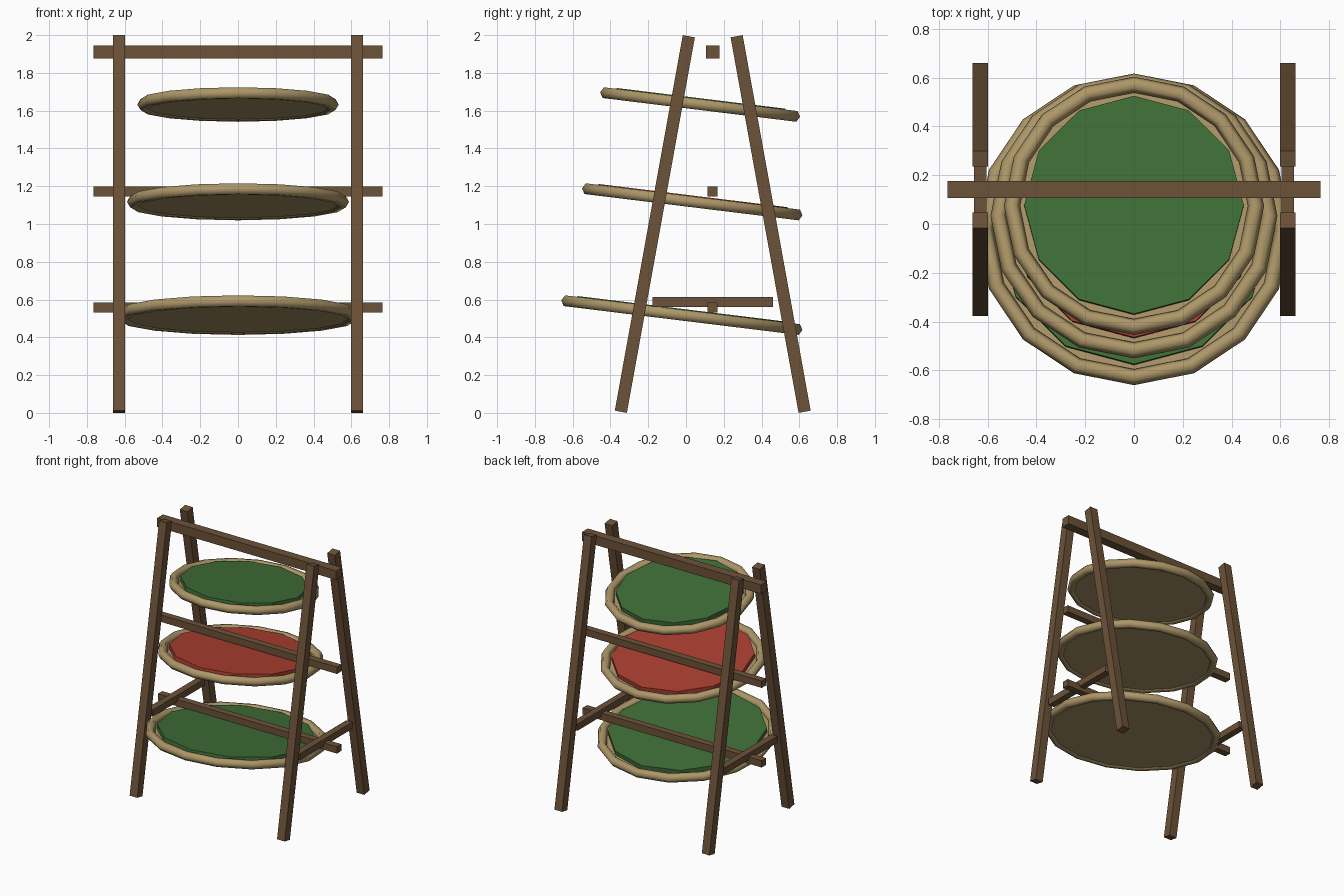
import bpy
from math import radians, atan2, hypot
from mathutils import Matrix, Vector

if "Cube" in bpy.data.objects:
    bpy.data.objects.remove(bpy.data.objects["Cube"])


def material(name, rgb):
    m = bpy.data.materials.new(name)
    m.diffuse_color = (*rgb, 1)
    m.use_nodes = True
    m.node_tree.nodes["Principled BSDF"].inputs["Base Color"].default_value = m.diffuse_color
    return m


WOOD = material("dark_wood", (0.15, 0.085, 0.04))
CANE = material("woven_cane", (0.42, 0.31, 0.14))
GREEN = material("green_produce", (0.05, 0.16, 0.04))
RED = material("red_produce", (0.42, 0.05, 0.03))


def finish(name, mat):
    ob = bpy.context.object
    ob.name = ob.data.name = name
    ob.data.materials.append(mat)
    return ob


def beam(name, loc, size, tilt=0.0):
    bpy.ops.mesh.primitive_cube_add(size=1, location=loc, rotation=(tilt, 0, 0))
    bpy.context.object.scale = size
    bpy.ops.object.transform_apply(location=False, rotation=False, scale=True)
    return finish(name, WOOD)


MID_Y = 0.1415      # ridge line of the A-frames
TILT = radians(-7)  # trays slope down towards the back

# Two A-frames, each with a side brace
lean = atan2(0.36, 1.988)
length = hypot(0.36, 1.988)
for side, x in (("left", -0.63), ("right", 0.63)):
    beam(f"front_leg_{side}", (x, MID_Y - 0.3065, 1.0), (0.065, 0.065, length), -lean)
    beam(f"back_leg_{side}", (x, MID_Y + 0.3065, 1.0), (0.065, 0.065, length), lean)
    beam(f"side_brace_{side}", (x, MID_Y, 0.587), (0.052, 0.64, 0.052))

# Crossbars joining the frames
beam("top_crossbar", (0, MID_Y, 1.91), (1.53, 0.07, 0.07))
beam("middle_crossbar", (0, MID_Y, 1.172), (1.53, 0.053, 0.053))
beam("lower_crossbar", (0, MID_Y, 0.557), (1.53, 0.053, 0.053))


def tray(level, y, z, radius, fill):
    centre = Vector((0, y, z))
    rot = (TILT, 0, 0)
    up = Matrix.Rotation(TILT, 3, 'X') @ Vector((0, 0, 1))
    # Rounded rim
    bpy.ops.mesh.primitive_torus_add(major_segments=16, minor_segments=6,
                                     major_radius=radius, minor_radius=0.033,
                                     location=centre, rotation=rot)
    bpy.ops.object.shade_smooth()
    finish(f"{level}_tray_rim", CANE)
    # Tray floor
    bpy.ops.mesh.primitive_cylinder_add(vertices=16, radius=radius, depth=0.02,
                                        location=centre - up * 0.01, rotation=rot)
    finish(f"{level}_tray_floor", CANE)
    # Layer of contents
    bpy.ops.mesh.primitive_cylinder_add(vertices=12, radius=radius - 0.05, depth=0.035,
                                        location=centre + up * 0.0155, rotation=rot)
    finish(f"{level}_tray_contents", fill)


tray("lower", -0.022, 0.5175, 0.61, GREEN)
tray("middle", 0.033, 1.1175, 0.555, RED)
tray("upper", 0.0745, 1.6325, 0.50, GREEN)
